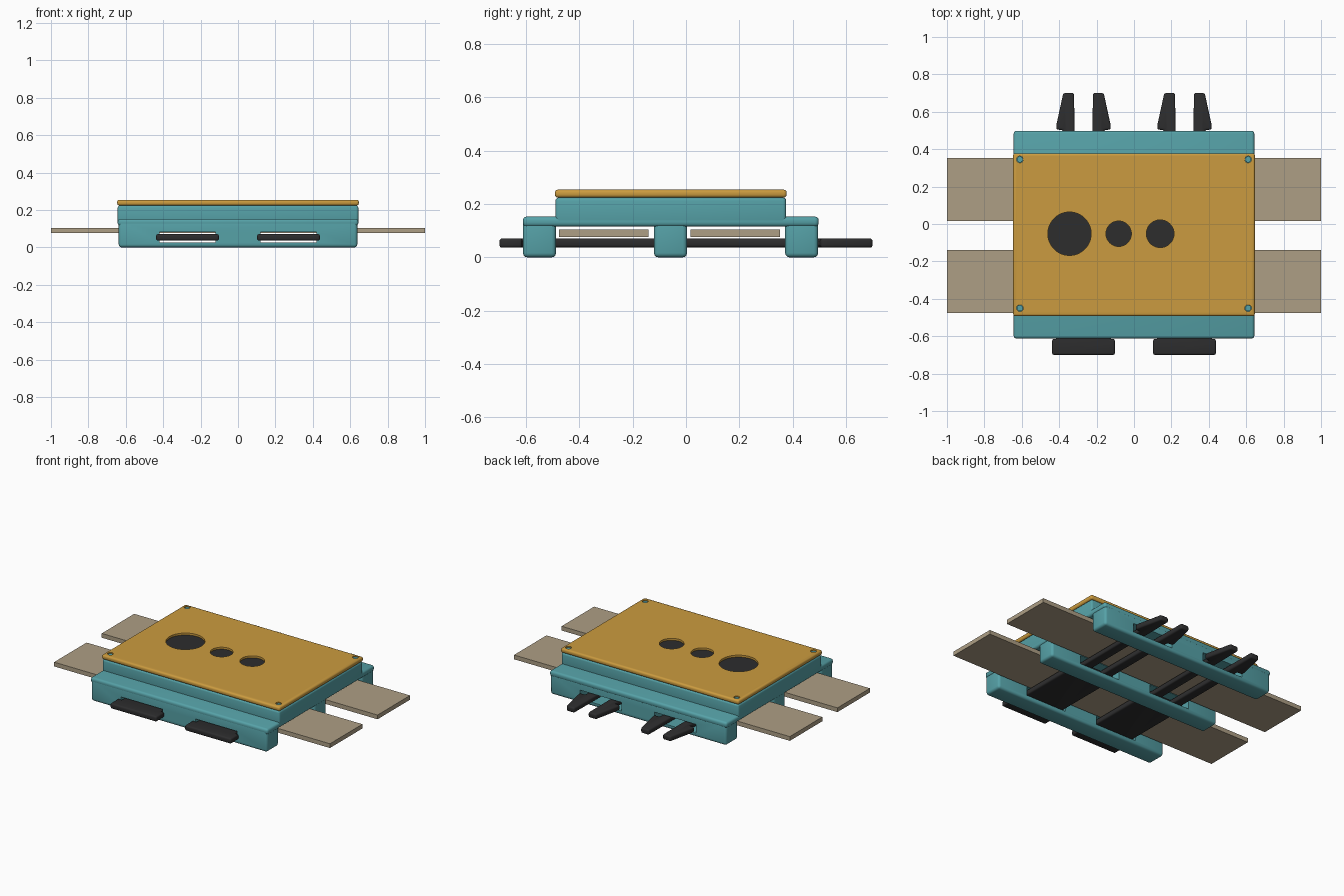
import bpy, bmesh

old = bpy.data.objects.get("Cube")
if old:
    bpy.data.objects.remove(old, do_unlink=True)


def material(name, rgb):
    m = bpy.data.materials.new(name)
    m.use_nodes = True
    m.diffuse_color = (*rgb, 1)
    m.node_tree.nodes["Principled BSDF"].inputs["Base Color"].default_value = (*rgb, 1)
    return m


teal = material("teal plastic", (0.093, 0.36, 0.39))
amber = material("amber lid", (0.60, 0.33, 0.05))
tan = material("tan strap", (0.42, 0.345, 0.235))
black = material("black plastic", (0.026, 0.026, 0.027))


def activate(obj):
    bpy.ops.object.select_all(action="DESELECT")
    obj.select_set(True)
    bpy.context.view_layer.objects.active = obj


def prism(name, outline, z0, z1, mat, bevel=0.0):
    """Extrude an outline in the xy plane, then round its edges."""
    mesh = bpy.data.meshes.new(name)
    obj = bpy.data.objects.new(name, mesh)
    bpy.context.collection.objects.link(obj)
    bm = bmesh.new()
    face = bm.faces.new([bm.verts.new((x, y, z0)) for x, y in outline])
    ext = bmesh.ops.extrude_face_region(bm, geom=[face])["geom"]
    for v in ext:
        if isinstance(v, bmesh.types.BMVert):
            v.co.z = z1
    bmesh.ops.recalc_face_normals(bm, faces=bm.faces)
    bm.to_mesh(mesh)
    bm.free()
    mesh.materials.append(mat)
    if bevel:
        mod = obj.modifiers.new("round edges", "BEVEL")
        mod.width, mod.segments = bevel, 3
        activate(obj)
        bpy.ops.object.modifier_apply(modifier=mod.name)
    return obj


def box(name, x0, x1, y0, y1, z0, z1, mat, bevel=0.0):
    return prism(name, [(x0, y0), (x1, y0), (x1, y1), (x0, y1)], z0, z1, mat, bevel)


def cylinder(name, x, y, r, z0, z1, mat, sides=48):
    bpy.ops.mesh.primitive_cylinder_add(vertices=sides, radius=r, depth=z1 - z0,
                                        location=(x, y, (z0 + z1) / 2))
    obj = bpy.context.object
    obj.name = name
    obj.data.materials.append(mat)
    return obj


def cut(obj, cutter):
    mod = obj.modifiers.new("cut", "BOOLEAN")
    mod.operation, mod.object, mod.solver = "DIFFERENCE", cutter, "EXACT"
    activate(obj)
    bpy.ops.object.modifier_apply(modifier=mod.name)
    bpy.data.objects.remove(cutter, do_unlink=True)


def smooth(obj):
    activate(obj)
    bpy.ops.object.shade_smooth_by_angle()


CLIP_X = 0.27
HALF = 0.643

# Housing: broad slab with a raised block
smooth(box("housing_slab", -HALF, HALF, -0.612, 0.498, 0.115, 0.153, teal, 0.014))
smooth(box("housing_block", -HALF, HALF, -0.49, 0.376, 0.117, 0.224, teal, 0.012))

# Three cross rails with slots for the clips
for name, y in (("front_rail", -0.55), ("middle_rail", -0.058), ("back_rail", 0.434)):
    rail = box(name, -0.638, 0.638, y - 0.062, y + 0.062, 0, 0.15, teal, 0.016)
    for s in (-1, 1):
        cut(rail, box("slot_cutter", s * CLIP_X - 0.15, s * CLIP_X + 0.15,
                      y - 0.1, y + 0.1, 0.026, 0.083, teal))
    smooth(rail)

# Lid with three ports and four screw holes
lid = box("lid", -0.646, 0.646, -0.492, 0.378, 0.224, 0.254, amber, 0.011)
for name, x, r in (("large", -0.345, 0.116), ("small", -0.082, 0.068), ("medium", 0.14, 0.074)):
    cut(lid, cylinder("port_cutter", x, -0.052, r, 0.2, 0.3, amber))
    smooth(cylinder(name + "_port_floor", x, -0.052, r, 0.225, 0.241, black))
for x in (-0.61, 0.61):
    for y in (-0.45, 0.345):
        cut(lid, cylinder("screw_cutter", x, y, 0.018, 0.2, 0.3, amber, 16))
        smooth(cylinder("screw", x, y, 0.016, 0.22, 0.248, teal, 16))
smooth(lid)

# Flat straps running side to side
for name, y in (("front_strap", -0.308), ("back_strap", 0.185)):
    box(name, -1, 1, y - 0.168, y + 0.168, 0.076, 0.104, tan)

# Two-pronged clips: wide head, solid body, two barbed arms
half = [(0.168, -0.7), (0.168, -0.615), (0.143, -0.615), (0.143, -0.04), (0.11, -0.04),
        (0.11, 0.502), (0.145, 0.505), (0.145, 0.53), (0.108, 0.7), (0.05, 0.7),
        (0.045, -0.04)]
for name, s in (("right_clip", -1), ("left_clip", 1)):
    outline = [(s * CLIP_X + x, y) for x, y in half]
    outline += [(s * CLIP_X - x, y) for x, y in reversed(half)]
    smooth(prism(name, outline, 0.036, 0.071, black, 0.01))
